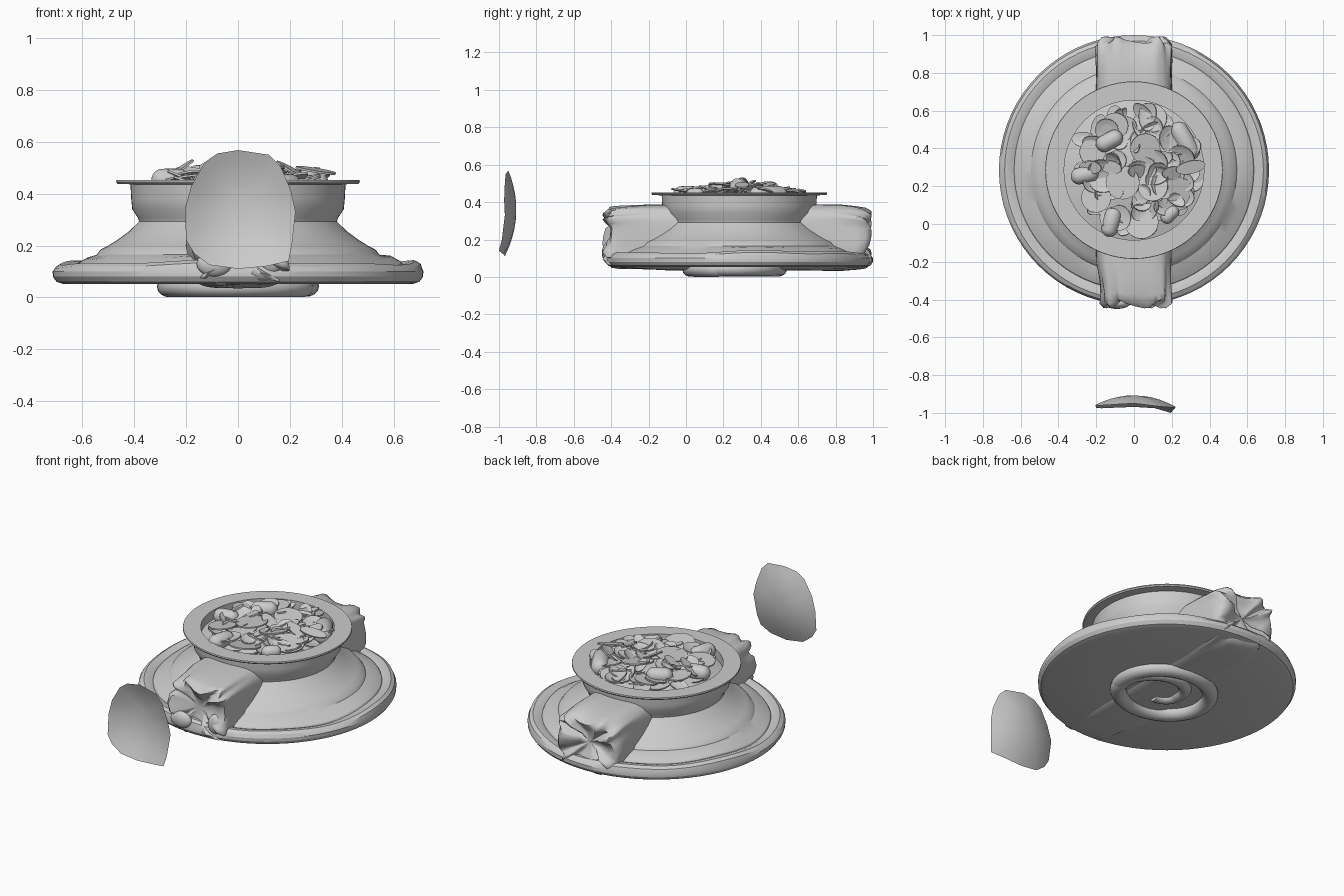
import bpy, bmesh, math, random
from mathutils import Matrix, Vector, Euler

if "Cube" in bpy.data.objects:
    bpy.data.objects.remove(bpy.data.objects["Cube"])

random.seed(4)
CY = 0.285  # bowl centre in y


def finish(name, bm, smooth=40, fix=True):
    if fix:
        bmesh.ops.recalc_face_normals(bm, faces=bm.faces[:])
    me = bpy.data.meshes.new(name)
    bm.to_mesh(me)
    bm.free()
    ob = bpy.data.objects.new(name, me)
    bpy.context.collection.objects.link(ob)
    bpy.ops.object.select_all(action='DESELECT')
    ob.select_set(True)
    bpy.context.view_layer.objects.active = ob
    bpy.ops.object.shade_smooth_by_angle(angle=math.radians(smooth))
    return ob


def loft(bm, rings, cap_start=True, cap_end=True, closed=False):
    vs = [[bm.verts.new(p) for p in r] for r in rings]
    n = len(vs[0])
    pairs = list(zip(vs, vs[1:])) + ([(vs[-1], vs[0])] if closed else [])
    for a, b in pairs:
        for i in range(n):
            bm.faces.new((a[i], a[(i + 1) % n], b[(i + 1) % n], b[i]))
    for flag, r in ((cap_start, vs[0]), (cap_end, vs[-1])):
        if flag:
            c = bm.verts.new(sum((v.co for v in r), Vector()) / n)
            for i in range(n):
                bm.faces.new((r[i], r[(i + 1) % n], c))


def lathe(name, profile, wave=0.0, cap_start=False, cap_end=False, closed=False):
    bm = bmesh.new()
    rings, n = [], 72
    for r, z in profile:
        ring = []
        for i in range(n):
            a = math.tau * i / n
            w = wave * (math.sin(3 * a + .5) + math.sin(7 * a + 1) * .6) if r > .58 and z > .11 else 0
            ring.append((r * math.cos(a), CY + r * math.sin(a), z + w))
        rings.append(ring)
    loft(bm, rings, cap_start, cap_end, closed)
    return finish(name, bm, 28)


# stepped skirt with rolled brim and flared neck
lathe("bowl_body", [(.3, .052), (.675, .052), (.70, .06), (.714, .08), (.715, .1), (.705, .122),
                    (.685, .134), (.66, .132), (.635, .122), (.63, .13), (.59, .152), (.545, .165),
                    (.53, .185), (.5, .2), (.465, .222), (.42, .255), (.382, .292), (.385, .305),
                    (.408, .34), (.412, .38), (.415, .438)], .007, cap_start=True)
# flat top rim with inner wall
lathe("rim", [(.412, .436), (.465, .438), (.47, .445), (.468, .452), (.37, .452), (.37, .37), (.385, .37)], closed=True)
# heap underneath the loose pieces
lathe("heap_base", [(.372, .395), (.3, .415), (.2, .44), (.1, .46), (.03, .465)], cap_end=True)


# thin discs and leaf shaped flakes
def heap_z(x, y):
    return .475 - .07 * min(1, (math.hypot(x, y - CY) / .37)) ** 2


def chip(bm, x, y, z, rx, ry, tilt, spin, cup=0.0):
    rot = Euler((tilt[0], tilt[1], spin)).to_matrix().to_4x4()
    m = Matrix.Translation((x, y, z)) @ rot
    rings = []
    for s, h in ((1, -.004), (1, .004), (.5, .004 - cup)):
        rings.append([m @ Vector((rx * s * math.cos(a), ry * s * math.sin(a), h))
                      for a in (math.tau * i / 20 for i in range(20))])
    loft(bm, rings)


bm = bmesh.new()
for x, y, r in ((.1, .56, .075), (-.2, .14, .08), (.04, .01, .09), (.23, .16, .09), (-.1, .52, .07),
                (-.06, .22, .09), (.1, .2, .08), (-.22, .38, .07), (.06, .4, .08)):
    chip(bm, x, y, heap_z(x, y) + .02, r, r, (random.uniform(-.2, .2), random.uniform(-.2, .2)), 0)
for i in range(75):
    a, d = random.uniform(0, math.tau), .31 * math.sqrt(random.random())
    x, y = d * math.cos(a), CY + d * math.sin(a)
    r = random.uniform(.045, .08)
    chip(bm, x, y, heap_z(x, y) + random.uniform(-.015, .025), r, r * random.uniform(.4, 1),
         (random.uniform(-.4, .4), random.uniform(-.4, .4)), a + random.uniform(-1, 1), .008)
# steep flakes standing out of the heap
for x, y, rx, t in ((.21, .27, .07, .5), (-.23, .3, .07, -.6), (.3, .3, .08, .15), (-.12, .3, .06, -.4), (.02, .28, .06, .6)):
    chip(bm, x, y, .49, rx, .035, (.2, t), random.uniform(-.3, .3))
finish("flakes", bm)

# rounded pellets
bm = bmesh.new()
for x, y, l, r, spin in ((.27, .44, .06, .05, 2.1), (-.13, .44, .03, .045, .5), (-.26, .26, .03, .045, .2),
                         (-.12, .01, .035, .045, 1.3), (.19, .05, .02, .035, .8)):
    m = Matrix.Translation((x, y, heap_z(x, y) + .012)) @ Matrix.Rotation(spin, 4, 'Z') @ Matrix.Rotation(math.pi / 2, 4, 'Y')
    new = bmesh.ops.create_uvsphere(bm, u_segments=20, v_segments=12, radius=r)['verts']
    for v in new:
        v.co.z += math.copysign(l, v.co.z) if abs(v.co.z) > 1e-5 else 0
        v.co = m @ v.co
finish("pellets", bm)


# gathered cloth bundle passing front to back under the bowl
# section: y, centre x, half width, bottom z, top z, wrinkle size
sections = [(-.37, .0, .05, .17, .25, .0), (-.40, .0, .10, .12, .31, .12), (-.425, .01, .15, .085, .345, .11),
            (-.41, .015, .18, .06, .365, .07), (-.37, .015, .183, .05, .374, .04), (-.30, .01, .187, .045, .38, .02),
            (-.2, 0, .198, .04, .386, .008), (-.1, 0, .2, .035, .386, .0), (.285, 0, .2, .035, .386, .0),
            (.65, 0, .2, .035, .388, .0), (.75, 0, .2, .033, .388, .006), (.83, .0, .2, .033, .386, .015),
            (.90, .0, .2, .04, .375, .03), (.95, .0, .195, .05, .36, .06), (.975, .0, .17, .08, .34, .09),
            (.965, .0, .12, .11, .31, .12), (.93, .0, .06, .16, .26, .05)]
bm = bmesh.new()
rings = []
for y, cx, hw, z0, z1, wr in sections:
    ring = []
    for i in range(56):
        a = math.tau * i / 56
        c, s = math.cos(a), math.sin(a)
        k = 1 + wr * (math.sin(9 * a + y * 4) + .6 * math.sin(14 * a + 2)) * .9
        px = math.copysign(abs(c) ** .5, c) * hw * k
        pz = math.copysign(abs(s) ** .5, s) * (z1 - z0) / 2 * k
        dy = wr * .2 * math.sin(7 * a + 1)
        ring.append((cx + px, min(y + dy, .995), max(.02, (z0 + z1) / 2 + pz)))
    rings.append(ring)
loft(bm, rings)
finish("cloth_bundle", bm, 60)

# drooping corners of the front cloth
bm = bmesh.new()
for x, y, z, sx, sy, sz in ((-.09, -.42, .13, .07, .03, .05), (.13, -.40, .15, .05, .03, .06)):
    bmesh.ops.create_uvsphere(bm, u_segments=16, v_segments=10, radius=1,
                              matrix=Matrix.Translation((x, y, z)) @ Matrix.Diagonal((sx, sy, sz, 1)))
finish("cloth_corners", bm, 60)

# rope ring on the underside that curls into a small inner loop
path = []
for i in range(49):
    t = i / 48
    a = -.4 + t * math.tau
    path.append((.268 * math.cos(a), .26 + .235 * math.sin(a), .044 - .004 * t))
for i in range(1, 29):
    t = i / 28
    a = -.4 + t * 5.2
    r = .268 + (.09 - .268) * min(1, t * 1.6)
    path.append((r * math.cos(a), .26 + r * .9 * math.sin(a), .044))
bm = bmesh.new()
rings = []
for i, p in enumerate(path):
    p = Vector(p)
    d = (Vector(path[min(i + 1, len(path) - 1)]) - Vector(path[max(i - 1, 0)])).normalized()
    side = d.cross(Vector((0, 0, 1))).normalized()
    r = .045 if i < 49 else .045 - .015 * (i - 48) / 28
    rings.append([p + side * (r * math.cos(a)) + Vector((0, 0, .9 * r * math.sin(a)))
                  for a in (math.tau * j / 14 for j in range(14))])
loft(bm, rings)
finish("base_rope", bm, 60)

# separate curved shell in front
outline = [(.0, .568), (.12, .55), (.165, .505), (.205, .41), (.222, .33), (.208, .2), (.195, .14),
           (.11, .12), (0, .11), (-.11, .125), (-.17, .17), (-.2, .22), (-.205, .34), (-.18, .43), (-.13, .52), (-.08, .555)]
bm = bmesh.new()
rings = []
for s in (1, .8, .6, .4, .2):
    ring = []
    for x, z in outline:
        x, dz = x * s, (z - .36) * s
        ring.append((x, max(-1, -.907 - .06 * (x / .2) ** 2 - .052 * (dz / .23) ** 2 + .012 * (dz < 0) * s * abs(x) / .2), .36 + dz))
    rings.append(ring)
loft(bm, rings, cap_start=False)
finish("loose_shell", bm, 60)
